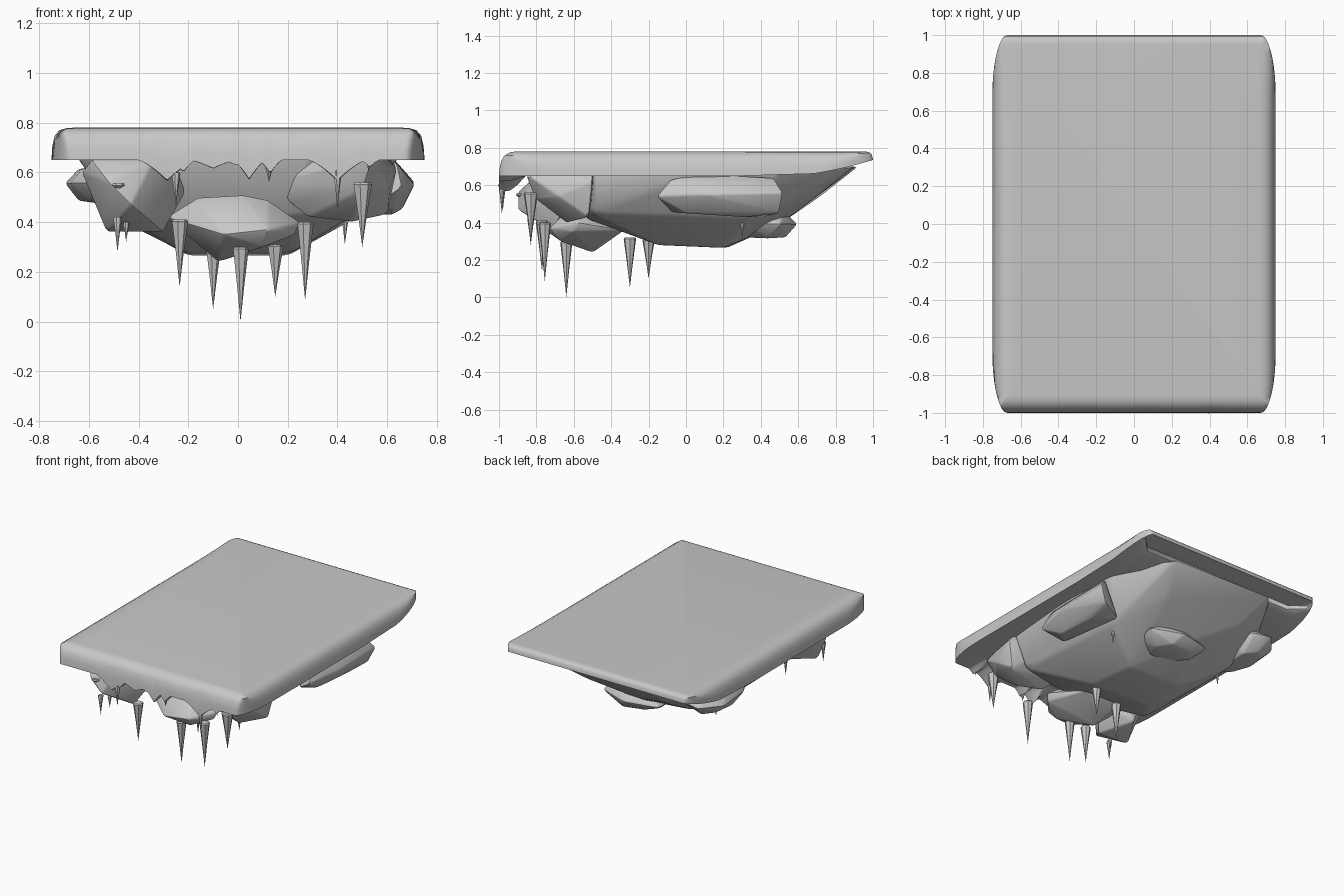
import bpy, bmesh, math
from mathutils import Vector

default_cube = bpy.data.objects.get("Cube")
if default_cube:
    bpy.data.objects.remove(default_cube, do_unlink=True)

grey = bpy.data.materials.new("plain_grey")
grey.use_nodes = True
colour = (0.58, 0.58, 0.58, 1)
grey.diffuse_color = colour
grey.node_tree.nodes["Principled BSDF"].inputs["Base Color"].default_value = colour


def finish(bm, name, sharp_angle):
    """Turn a bmesh into a shaded, coloured object."""
    bmesh.ops.recalc_face_normals(bm, faces=bm.faces[:])
    mesh = bpy.data.meshes.new(name)
    bm.to_mesh(mesh)
    bm.free()
    mesh.materials.append(grey)
    mesh.shade_smooth()
    mesh.set_sharp_from_angle(angle=math.radians(sharp_angle))
    obj = bpy.data.objects.new(name, mesh)
    bpy.context.scene.collection.objects.link(obj)
    return obj


def rock(name, points, bevel=0.01):
    """Faceted boulder: convex hull of its corners with softened edges."""
    bm = bmesh.new()
    for point in points:
        bm.verts.new(point)
    bmesh.ops.convex_hull(bm, input=bm.verts[:])
    loose = [v for v in bm.verts if not v.link_faces]
    bmesh.ops.delete(bm, geom=loose, context='VERTS')
    bmesh.ops.dissolve_limit(bm, angle_limit=math.radians(4),
                             verts=bm.verts[:], edges=bm.edges[:])
    bmesh.ops.bevel(bm, geom=bm.edges[:], offset=bevel, segments=2,
                    profile=0.5, affect='EDGES', clamp_overlap=True)
    return finish(bm, name, 30)


def oval_rock(name, centre, size, sides=7, skew=0.0):
    """Pebble-like boulder built from three stacked uneven rings."""
    points = []
    for level, spread in ((-1, 0.6), (0.1, 1), (1, 0.65)):
        for i in range(sides):
            a = math.tau * (i + 0.3 * level) / sides + skew
            wobble = spread * (1 + 0.08 * math.sin(3 * a + level))
            offset = Vector((math.cos(a) * wobble * size[0],
                             math.sin(a) * wobble * size[1],
                             level * size[2] * (0.85 + 0.15 * math.cos(a))))
            points.append(Vector(centre) + offset)
    return rock(name, points)


# Snow sheet: slab with bulging sides, thin at the back, dripping at the front
HALF_X, TOP, LIP = 0.75, 0.78, 0.65
DRIPS = [(-0.285, 0.085, 0.12), (-0.22, 0.05, 0.05), (-0.1, 0.035, 0.1),
         (0.045, 0.08, 0.07), (0.13, 0.055, 0.05), (0.4, 0.085, 0.12),
         (0.53, 0.03, 0.04), (-0.01, 0.02, 0.06)]


def outline():
    """Plan of the sheet, counter-clockwise from the front left corner."""
    corner_x, corner_y, steps, front = 0.08, 0.32, 12, 180
    straight = HALF_X - corner_x
    quarter = []
    for i in range(steps + 1):
        a = math.pi / 2 * i / steps
        quarter.append((straight + corner_x * math.cos(a),
                        1 - corner_y + corner_y * math.sin(a)))
    side = [(x, -y) for x, y in reversed(quarter)]
    side += [(HALF_X, -0.3 + 0.3 * i) for i in range(3)] + quarter
    front_edge = [(-straight + 2 * straight * i / front, -1)
                  for i in range(1, front)]
    return front_edge + side + [(-x, y) for x, y in reversed(side)]


def underside(y):
    rise = max(0, (y - 0.55) / 0.45)
    return LIP + 0.085 * rise ** 1.6


def drip(x, y):
    if y > -0.97:
        return 0
    return max(depth * max(0, 1 - abs(x - cx) / width) ** 1.4
               for cx, depth, width in DRIPS)


def clamp(value, limit):
    return max(-limit, min(limit, value))


bm = bmesh.new()
plan = outline()
# inset, height share of the edge, amount of dripping
PROFILE = [(0.09, 1, 0), (0.06, 0.97, 0), (0.03, 0.84, 0), (0.012, 0.62, 0.1),
           (0.003, 0.3, 0.5), (0, 0, 0.95), (0.02, 0, 1), (0.06, 0, 0.95),
           (0.1, 0.02, 0.6), (0.15, 0.06, 0)]
rings = []
for inset, share, amount in PROFILE:
    ring = []
    for x, y in plan:
        low = underside(y)
        z = low + share * (TOP - low) - amount * drip(x, y)
        depth = inset * (0.5 if y > 0.6 and share > 0.5 else 1)
        ring.append(bm.verts.new((clamp(x, HALF_X - inset),
                                  clamp(y, 1 - depth), z)))
    rings.append(ring)
# Narrow last ring so the underside follows the upturned back
rings.append([bm.verts.new((v.co.x * 0.04, v.co.y, v.co.z))
              for v in rings[-1]])
count = len(plan)
for upper, lower in zip(rings, rings[1:]):
    for i in range(count):
        j = (i + 1) % count
        bm.faces.new((upper[i], upper[j], lower[j], lower[i]))
bm.faces.new(rings[0])
bm.faces.new(rings[-1])
bmesh.ops.remove_doubles(bm, verts=bm.verts[:], dist=0.0005)
finish(bm, "snow_sheet", 50)

# Main rock mass under the sheet, its front leaning out towards the top
body = []
for x, y, z in [(0.6, -0.5, 0.68), (0.63, 0.5, 0.68), (0.4, 0.9, 0.7),
                (0.66, 0.1, 0.68), (0.57, 0.0, 0.56), (0.5, -0.5, 0.45),
                (0.48, 0.35, 0.42), (0.3, 0.7, 0.54), (0.22, -0.15, 0.28),
                (0.2, 0.2, 0.265), (0.3, -0.66, 0.68), (0.2, -0.53, 0.42)]:
    body += [(x, y, z), (-x, y + 0.02, z)]
body += [(0, 0.5, 0.39), (-0.4, -0.1, 0.37)]
rock("rock_body", body, 0.02)

# Front boulders
rock("front_right_boulder", [
    (-0.63, -0.7, 0.6), (-0.53, -0.7, 0.36), (-0.3, -0.72, 0.36),
    (-0.21, -0.62, 0.52), (-0.25, -0.66, 0.63), (-0.34, -0.8, 0.65),
    (-0.59, -0.8, 0.65), (-0.52, -0.9, 0.56), (-0.43, -0.9, 0.47),
    (-0.5, -0.48, 0.66), (-0.3, -0.48, 0.66), (-0.42, -0.5, 0.4)])
rock("front_left_boulder", [
    (0.19, -0.58, 0.58), (0.19, -0.56, 0.49), (0.28, -0.6, 0.42),
    (0.46, -0.64, 0.4), (0.6, -0.52, 0.43), (0.64, -0.5, 0.62),
    (0.54, -0.86, 0.66), (0.34, -0.66, 0.67), (0.5, -0.81, 0.53),
    (0.3, -0.48, 0.66), (0.6, -0.5, 0.67), (0.61, -0.68, 0.54)])
rock("front_centre_boulder", [
    (-0.29, -0.57, 0.42), (-0.16, -0.59, 0.5), (0.02, -0.59, 0.51),
    (0.12, -0.59, 0.49), (0.25, -0.58, 0.4), (0.23, -0.6, 0.35),
    (0.1, -0.67, 0.3), (-0.08, -0.5, 0.24), (-0.06, -0.74, 0.35),
    (0.12, -0.73, 0.37), (0.12, -0.33, 0.36), (-0.16, -0.33, 0.36)], 0.008)

# Side and back boulders
rock("left_side_boulder", [
    (0.66, -0.16, 0.54), (0.64, -0.08, 0.635), (0.62, 0.12, 0.66),
    (0.64, 0.47, 0.64), (0.71, 0.52, 0.56), (0.66, 0.5, 0.45),
    (0.62, 0.3, 0.43), (0.62, 0.0, 0.45), (0.71, 0.1, 0.55),
    (0.49, 0.42, 0.43), (0.53, -0.08, 0.455), (0.44, 0.2, 0.6)])
oval_rock("right_side_boulder", (-0.55, 0.44, 0.55), (0.15, 0.29, 0.09))
oval_rock("back_boulder", (0.05, 0.43, 0.385), (0.25, 0.18, 0.07), 6, 0.4)

# Icicles: x, y, root height, tip height, radius
ICICLES = [(-0.485, -0.83, 0.42, 0.28, 0.018), (-0.45, -0.78, 0.4, 0.32, 0.013),
           (-0.235, -0.77, 0.41, 0.14, 0.034), (-0.1, -0.3, 0.32, 0.05, 0.034),
           (0.01, -0.64, 0.3, 0, 0.033), (0.15, -0.2, 0.31, 0.1, 0.033),
           (0.27, -0.755, 0.4, 0.085, 0.034), (0.5, -0.83, 0.56, 0.3, 0.039),
           (0.43, 0.3, 0.44, 0.31, 0.018), (-0.45, 0.31, 0.44, 0.32, 0.016),
           (0.525, -0.98, 0.68, 0.6, 0.015), (0.4, -0.985, 0.61, 0.45, 0.018),
           (0.125, -0.98, 0.63, 0.56, 0.018), (-0.25, -0.98, 0.6, 0.46, 0.018),
           (-0.485, -0.88, 0.555, 0.515, 0.03)]
for number, (x, y, root, tip, radius) in enumerate(ICICLES, 1):
    bm = bmesh.new()
    sides = 7
    stem = [(root, 0.85), (root - 0.008, 1), ((root + tip) / 2, 0.48)]
    loops = []
    for z, scale in stem:
        reach = radius * scale
        loops.append([bm.verts.new((x + reach * math.cos(math.tau * i / sides),
                                    y + reach * math.sin(math.tau * i / sides),
                                    z)) for i in range(sides)])
    point = bm.verts.new((x, y, tip))
    bm.faces.new(loops[0])
    for i in range(sides):
        j = (i + 1) % sides
        for upper, lower in zip(loops, loops[1:]):
            bm.faces.new((upper[i], upper[j], lower[j], lower[i]))
        bm.faces.new((loops[-1][i], loops[-1][j], point))
    finish(bm, f"icicle_{number}", 30)
